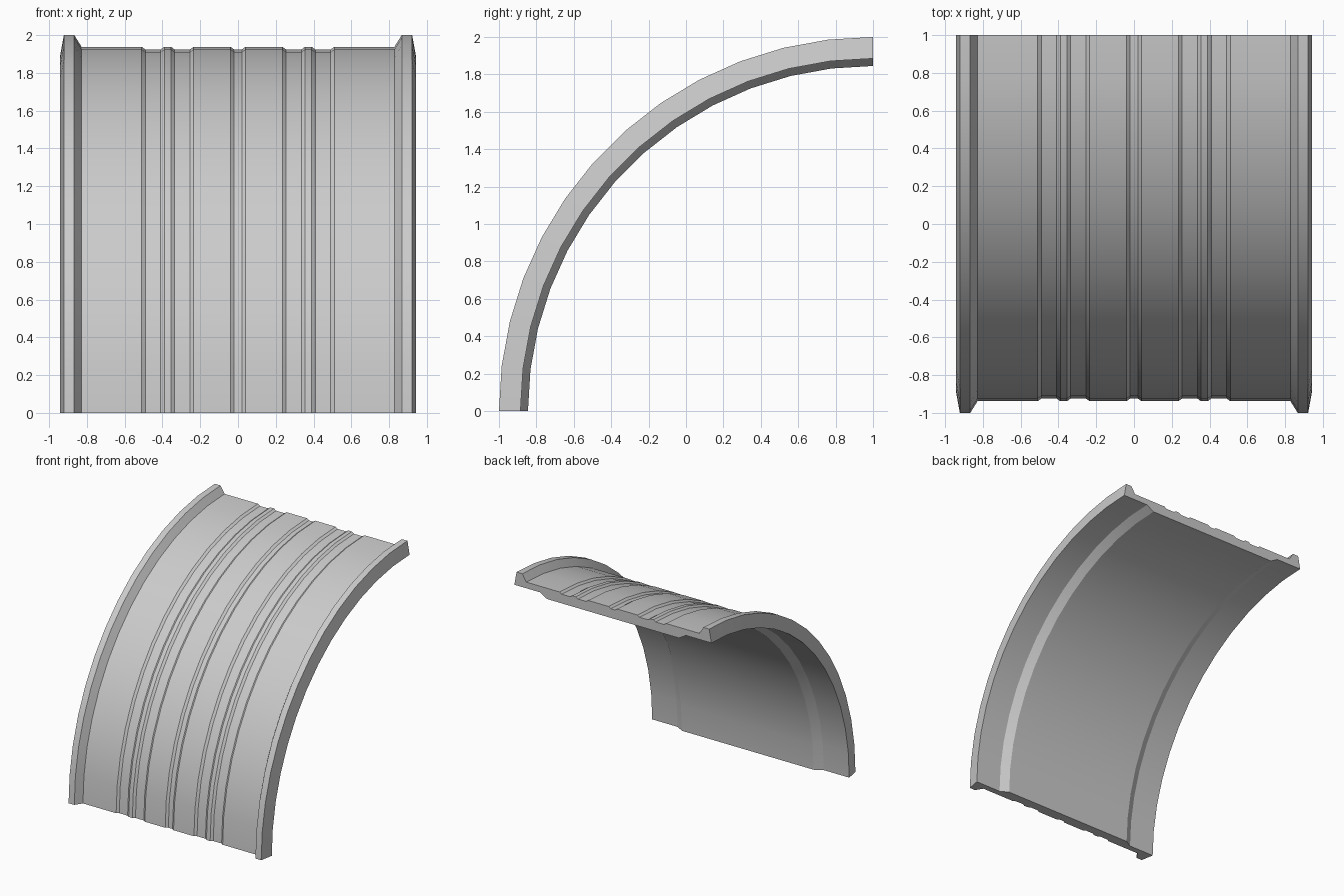
import bpy, bmesh, math
from mathutils import Vector

if "Cube" in bpy.data.objects:
    bpy.data.objects.remove(bpy.data.objects["Cube"])

SEGMENTS = 13
R_TOP, R_SKIN, R_GROOVE = 2.0, 1.938, 1.924   # radii from the axis at y=1, z=0
R_EDGE, R_INNER = 1.885, 1.845
STEP = 0.01                                    # half width of a groove wall

# Right half of the outer skin, centre to rim: alternating groove walls
outer = []
low = True
for x in (0.03, 0.245, 0.345, 0.40, 0.50):
    a, b = (R_GROOVE, R_SKIN) if low else (R_SKIN, R_GROOVE)
    outer += [(x - STEP, a), (x + STEP, b)]
    low = not low

# Raised rim, then the underside with its thicker middle
rim = [(0.828, R_SKIN), (0.867, R_TOP), (0.922, R_TOP), (0.943, R_EDGE)]
underside = [(0.70, R_EDGE), (0.63, R_INNER)]
half = outer + rim + underside
profile = half + [(-x, r) for x, r in reversed(half)]

# Sweep the profile through a quarter turn with closed ends
bm = bmesh.new()
rings = []
for i in range(SEGMENTS + 1):
    t = math.pi / 2 * i / SEGMENTS
    rings.append([bm.verts.new(Vector((x, 1 - r * math.cos(t), r * math.sin(t))))
                  for x, r in profile])
n = len(profile)
for a, b in zip(rings, rings[1:]):
    for j in range(n):
        k = (j + 1) % n
        bm.faces.new((a[j], a[k], b[k], b[j]))
bm.faces.new(rings[0])
bm.faces.new(rings[-1])
bmesh.ops.recalc_face_normals(bm, faces=bm.faces)

mesh = bpy.data.meshes.new("curved_panel")
bm.to_mesh(mesh)
bm.free()
panel = bpy.data.objects.new("curved_panel", mesh)
bpy.context.collection.objects.link(panel)

# Smooth along the arc, crisp at grooves and rims
bpy.context.view_layer.objects.active = panel
panel.select_set(True)
bpy.ops.object.shade_smooth_by_angle(angle=math.radians(22))
